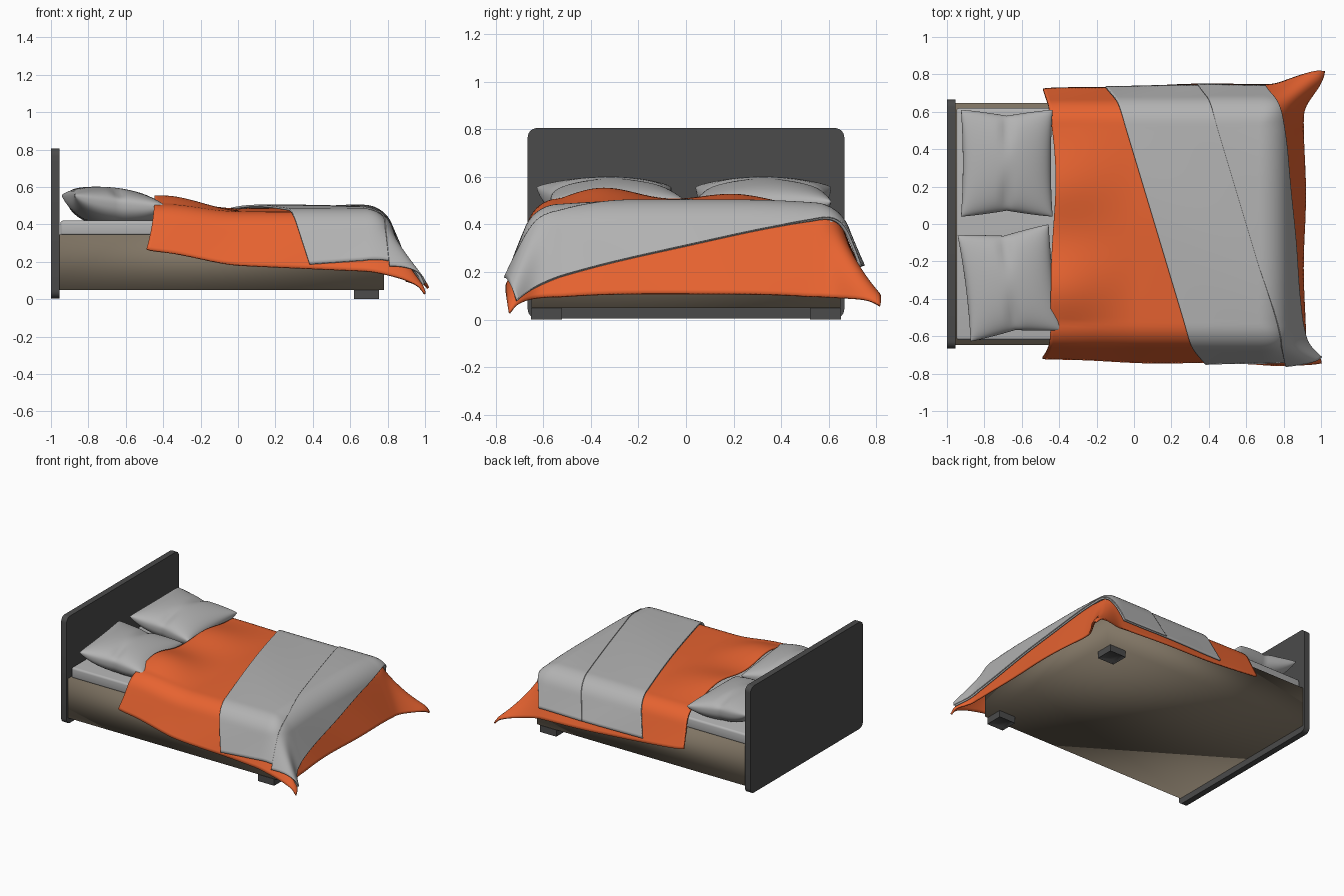
import bpy, bmesh, math
from mathutils import Vector, Matrix

if "Cube" in bpy.data.objects:
    bpy.data.objects.remove(bpy.data.objects["Cube"])


def material(name, rgb):
    m = bpy.data.materials.new(name)
    m.diffuse_color = (*rgb, 1)
    m.use_nodes = True
    m.node_tree.nodes["Principled BSDF"].inputs["Base Color"].default_value = m.diffuse_color
    return m


CHARCOAL = material("charcoal", (0.07, 0.07, 0.07))
TAUPE = material("taupe", (0.22, 0.18, 0.13))
GREY = material("light grey", (0.45, 0.45, 0.45))
ORANGE = material("orange", (0.80, 0.125, 0.03))


def finish(name, bm, mat, angle=40):
    me = bpy.data.meshes.new(name)
    bm.to_mesh(me)
    bm.free()
    me.materials.append(mat)
    ob = bpy.data.objects.new(name, me)
    bpy.context.collection.objects.link(ob)
    bpy.ops.object.select_all(action='DESELECT')
    ob.select_set(True)
    bpy.context.view_layer.objects.active = ob
    bpy.ops.object.shade_smooth_by_angle(angle=math.radians(angle))
    return ob


def box(x0, x1, y0, y1, z0, z1):
    bm = bmesh.new()
    c = Vector(((x0 + x1) / 2, (y0 + y1) / 2, (z0 + z1) / 2))
    bmesh.ops.create_cube(bm, size=1, matrix=Matrix.Translation(c) @
                          Matrix.Diagonal((x1 - x0, y1 - y0, z1 - z0, 1)))
    return bm


def add_grid(bm, f, nu, nv, flip=False):
    """Grid surface of f(s, t) with s, t in 0..1."""
    v = [[bm.verts.new(f(i / nu, j / nv)) for j in range(nv + 1)] for i in range(nu + 1)]
    for i in range(nu):
        for j in range(nv):
            q = [v[i][j], v[i + 1][j], v[i + 1][j + 1], v[i][j + 1]]
            bm.faces.new(q[::-1] if flip else q)


# headboard: panel with rounded corners
bm = box(-1, -0.955, -0.665, 0.665, 0.005, 0.805)
edges = [e for e in bm.edges if abs(e.verts[0].co.x - e.verts[1].co.x) > 0.01]
bmesh.ops.bevel(bm, geom=edges, offset=0.04, segments=6, profile=0.5, affect='EDGES')
finish("headboard", bm, CHARCOAL)

# base, shaded smooth all round
finish("bed_base", box(-0.955, 0.78, -0.648, 0.648, 0.05, 0.345), TAUPE, 100)

# mattress with softened edges
bm = box(-0.95, 0.77, -0.62, 0.62, 0.34, 0.42)
bmesh.ops.bevel(bm, geom=bm.edges[:], offset=0.015, segments=3, profile=0.5, affect='EDGES')
finish("mattress", bm, GREY)

# feet, hollow underneath
for side, y in (("front", -0.585), ("back", 0.585)):
    bm = box(0.62, 0.755, y - 0.065, y + 0.065, 0, 0.05)
    bottom = [f for f in bm.faces if f.normal.z < -0.5]
    bmesh.ops.inset_region(bm, faces=bottom, thickness=0.035)
    bmesh.ops.translate(bm, verts=bottom[0].verts[:], vec=(0, 0, 0.02))
    finish(side + "_foot", bm, CHARCOAL)


# pillows: two puffed sheets joined at the seam, raised at the headboard end
def pillow(name, cx, cy, turn):
    def sheet(up):
        def f(a, b):
            # cluster samples near the seam
            s, t = -math.cos(math.pi * a), -math.cos(math.pi * b)
            x = 0.245 * s * (1 - 0.04 * (1 - t * t))
            y = 0.285 * t * (1 - 0.11 * (1 - abs(s)) ** 1.3)
            puff = max(0, (1 - s * s) * (1 - t * t)) ** 0.4
            crease = 0.02 * math.exp(-(s / 0.13) ** 2) * t * t * (1 - t * t) * 3
            z = 0.507 - 0.024 * s + 0.012 * s * s * t * t + 0.012 * max(0, -s) ** 3
            z += (0.09 * puff - crease) if up else -0.125 * puff
            return x, y, max(z, 0.418)
        return f
    bm = bmesh.new()
    add_grid(bm, sheet(True), 36, 36)
    add_grid(bm, sheet(False), 36, 36, True)
    bmesh.ops.remove_doubles(bm, verts=bm.verts[:], dist=0.0003)
    bmesh.ops.transform(bm, verts=bm.verts[:], matrix=Matrix.Translation((cx, cy, 0)) @
                        Matrix.Rotation(math.radians(turn), 4, 'Z'))
    finish(name, bm, GREY, 60)


pillow("back_pillow", -0.68, 0.325, 0)
pillow("front_pillow", -0.665, -0.315, 7)

# bedding: flat cloth position (u, v) draped over the rounded mattress edges
XE, YE, R, LEAN = 0.67, 0.53, 0.14, math.radians(68)


def drape(u, v, off=0.0):
    x, y = min(u, XE), max(-YE, min(YE, v))
    # humps over the pillow ends, higher at the front
    k = max(0, min(1, 1 - (x + 0.40) / 0.42))
    bump = (0.075 * math.exp(-((y + 0.36) / 0.22) ** 2)
            + 0.05 * math.exp(-((y - 0.2) / 0.22) ** 2)) * k * k * (3 - 2 * k)
    h = 0.468 + 0.016 * (1 - (y / YE) ** 2) + bump + off
    h += 0.004 * math.sin(7 * x + 5 * y) * (1 - (y / YE) ** 2)
    du, dv = max(0, u - XE), max(0, abs(v) - YE)
    d = (du ** 3 + dv ** 3) ** (1 / 3)
    if d < 1e-6:
        return x, y, h
    a = min(d / R, LEAN)
    hang = max(0, d - R * LEAN)
    out = (R + off) * math.sin(a) + hang * math.cos(LEAN)
    out += 0.02 * hang * math.sin(8 * (u - v))
    down = R * (1 - math.cos(a)) + hang * math.sin(LEAN) + off * (1 - math.cos(a))
    # corners flare out into a tip; the front one droops more
    flare = (2 * du * dv / (du * du + dv * dv)) ** 6 * min(1, hang / 0.35)
    wide, lift = (0.32, 0.12) if v > 0 else (0.04, 0.05)
    return (x + du / d * out * (1 + 0.4 * flare) + 0.02 * flare,
            y + math.copysign(dv / d * out * (1 + wide * flare), v),
            h - down * (1 - lift * flare))


def cloth(name, f, mat, thick, n=90):
    bm = bmesh.new()
    add_grid(bm, f, n, n)
    ob = finish(name, bm, mat, 60)
    mod = ob.modifiers.new("thickness", 'SOLIDIFY')
    mod.thickness = thick
    mod.offset = -1


def blanket(s, t):
    w = 2 * t - 1
    v = w * (YE + 0.33 + 0.10 * s ** 0.6)
    u0 = -0.43 - (0.07 if w < 0 else 0.045) * abs(w) ** 3 + 0.012 * math.sin(6 * v)
    return drape(u0 + (1.14 - u0) * s, v)


def throw(left, off):
    """Slanted band running from the line u = left - 0.3 v to the foot edge."""
    def f(s, t):
        lo = -0.91 + 0.06 * s
        v = lo + (0.87 - lo) * t
        u0, u1 = left - 0.3 * v, 0.93 - 0.24 * v
        return drape(u0 + (u1 - u0) * s, v, off)
    return f


cloth("blanket", blanket, ORANGE, 0.012)
cloth("throw", throw(0.11, 0.018), GREY, 0.012)
cloth("throw_fold", throw(0.60, 0.025), GREY, 0.006)
